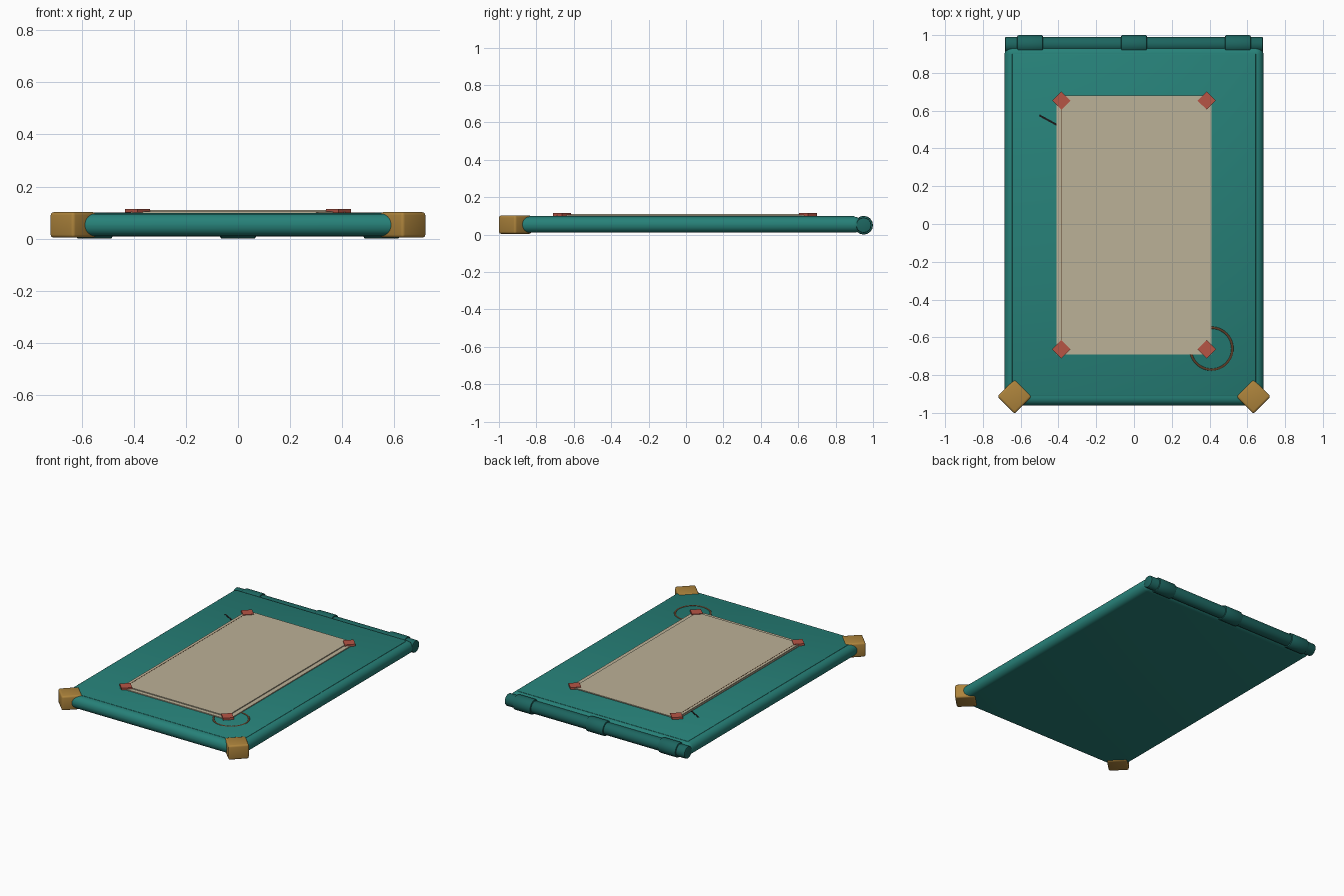
import bpy
from math import pi

if "Cube" in bpy.data.objects:
    bpy.data.objects.remove(bpy.data.objects["Cube"])


def material(name, rgb):
    m = bpy.data.materials.new(name)
    m.diffuse_color = (*rgb, 1)
    m.use_nodes = True
    m.node_tree.nodes["Principled BSDF"].inputs["Base Color"].default_value = m.diffuse_color
    return m


TEAL = material("teal", (0.02, 0.22, 0.19))
DARK_TEAL = material("dark_teal", (0.012, 0.13, 0.115))
PAPER = material("paper", (0.50, 0.44, 0.31))
BRASS = material("brass", (0.42, 0.23, 0.045))
RED = material("red", (0.47, 0.09, 0.06))
BROWN = material("brown", (0.10, 0.045, 0.02))
INK = material("ink", (0.01, 0.01, 0.01))


def finish(ob, name, mat, bevel, segments):
    ob.name = name
    ob.data.materials.append(mat)
    if bevel:
        mod = ob.modifiers.new("bevel", 'BEVEL')
        mod.width = bevel
        mod.segments = segments
        mod.limit_method = 'ANGLE'
        mod.angle_limit = 0.9
        bpy.ops.object.modifier_apply(modifier="bevel")
    bpy.ops.object.shade_smooth_by_angle(angle=0.6)
    return ob


def box(name, x, y, z, mat, bevel=0.0, segments=2, turn=0.0):
    """Box from (min, max) pairs, turned about its own vertical axis."""
    centre = [(a + b) / 2 for a, b in (x, y, z)]
    bpy.ops.mesh.primitive_cube_add(size=1, location=centre)
    ob = bpy.context.object
    ob.scale = [b - a for a, b in (x, y, z)]
    bpy.ops.object.transform_apply(location=False, rotation=False, scale=True)
    ob.rotation_euler.z = turn
    return finish(ob, name, mat, bevel, segments)


def diamond(name, cx, cy, half_diag, z, mat, bevel):
    h = half_diag / 2 ** 0.5
    return box(name, (cx - h, cx + h), (cy - h, cy + h), z, mat, bevel, 3, pi / 4)


def rod(name, cx, length, radius, mat, bevel):
    bpy.ops.mesh.primitive_cylinder_add(vertices=16, radius=radius, depth=length,
                                        location=(cx, 0.95, 0.05),
                                        rotation=(0, pi / 2, 0))
    return finish(bpy.context.object, name, mat, bevel, 2)


# Cover with fully rounded edges and a slightly raised centre panel
box("cover", (-0.685, 0.685), (-0.96, 0.94), (0.01, 0.096), TEAL, 0.041, 6)
box("cover_panel", (-0.645, 0.645), (-0.91, 0.90), (0.08, 0.098), TEAL, 0.002, 2)

# Spine with three raised bands
rod("spine", 0, 1.365, 0.041, DARK_TEAL, 0.006)
for i, x in enumerate((-0.55, 0, 0.55)):
    rod(f"spine_band_{i}", x, 0.137, 0.05, DARK_TEAL, 0.008)

# Brass corner caps
for s in (-1, 1):
    diamond("corner_cap", s * 0.632, -0.913, 0.092, (0.004, 0.102), BRASS, 0.012)

# Sheets of paper
box("lower_sheet", (-0.41, 0.41), (-0.69, 0.66), (0.096, 0.104), PAPER)
box("upper_sheet", (-0.405, 0.38), (-0.663, 0.68), (0.103, 0.110), PAPER)
box("sheet_fold", (-0.387, -0.383), (-0.66, 0.65), (0.108, 0.1108), BROWN)

# Red paper corners
for x in (-0.385, 0.385):
    for y in (-0.663, 0.653):
        diamond("paper_corner", x, y, 0.048, (0.1, 0.114), RED, 0.0)

# Stain ring and pen scratch on the cover
bpy.ops.mesh.primitive_torus_add(location=(0.41, -0.66, 0.098), major_radius=0.111,
                                 minor_radius=0.006, major_segments=48,
                                 minor_segments=8)
bpy.context.object.scale.z = 0.4
finish(bpy.context.object, "stain_ring", BROWN, 0, 1)
box("scratch", (-0.51, -0.37), (0.537, 0.547), (0.097, 0.1), INK, turn=-0.5)
